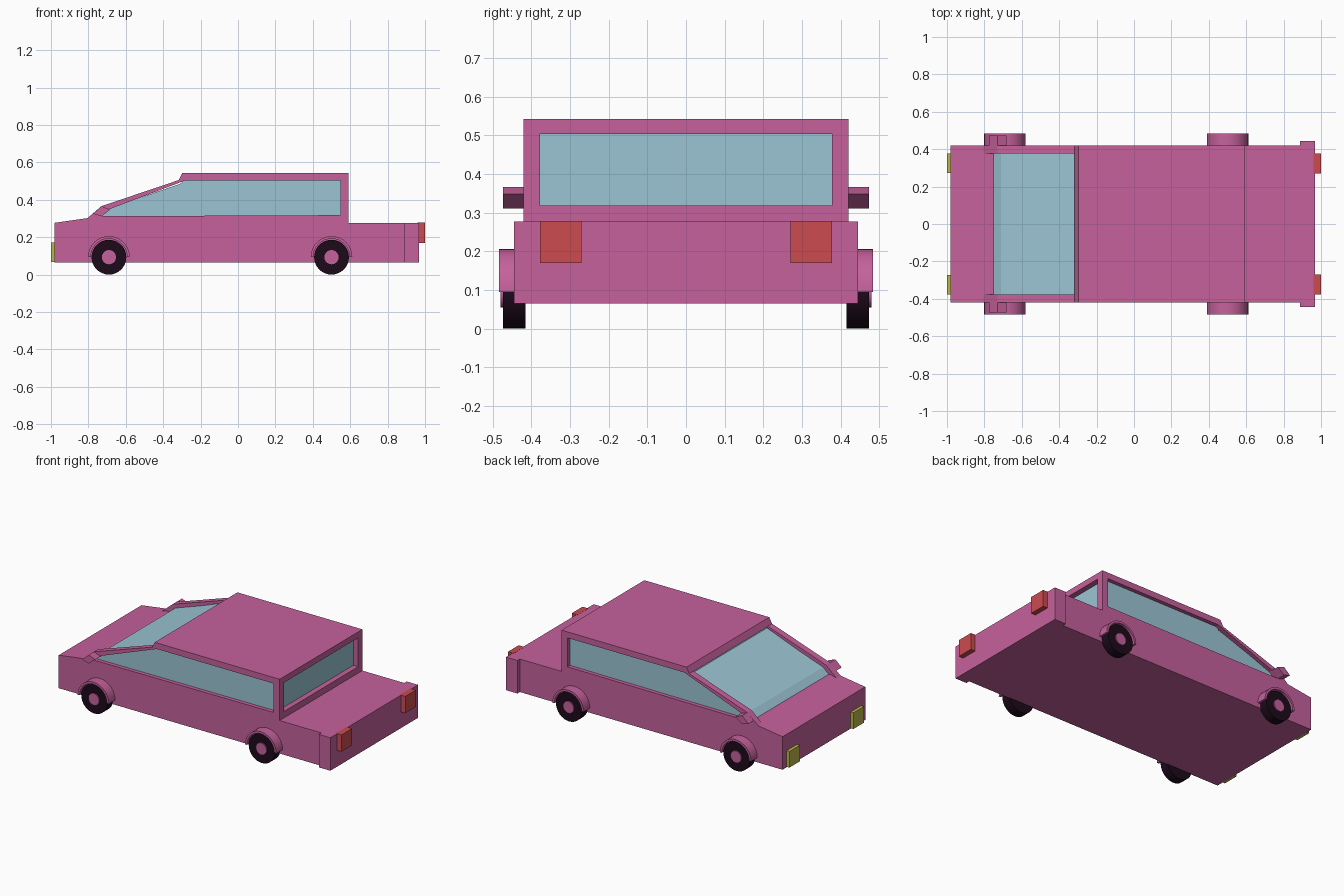
import bpy, bmesh, math
from mathutils import Matrix

if "Cube" in bpy.data.objects:
    bpy.data.objects.remove(bpy.data.objects["Cube"])


def mat(name, rgb):
    m = bpy.data.materials.new(name)
    m.diffuse_color = (*rgb, 1)
    m.use_nodes = True
    m.node_tree.nodes["Principled BSDF"].inputs["Base Color"].default_value = m.diffuse_color
    return m


PINK = mat("pink paint", (0.56, 0.12, 0.33))
GLASS = mat("glass", (0.33, 0.56, 0.66))
RUBBER = mat("rubber", (0.012, 0.003, 0.011))
RED = mat("tail red", (0.6, 0.07, 0.08))
YELLOW = mat("head yellow", (0.5, 0.47, 0.07))


def finish(bm, name, material):
    bmesh.ops.recalc_face_normals(bm, faces=bm.faces)
    me = bpy.data.meshes.new(name)
    bm.to_mesh(me)
    bm.free()
    me.materials.append(material)
    ob = bpy.data.objects.new(name, me)
    bpy.context.collection.objects.link(ob)
    return ob


def prism(name, pts, y0, y1, material):
    """Side profile in x/z, extruded from y0 to y1."""
    bm = bmesh.new()
    f = bm.faces.new([bm.verts.new((x, y0, z)) for x, z in pts])
    ext = bmesh.ops.extrude_face_region(bm, geom=[f])
    verts = [v for v in ext["geom"] if isinstance(v, bmesh.types.BMVert)]
    bmesh.ops.translate(bm, verts=verts, vec=(0, y1 - y0, 0))
    return finish(bm, name, material)


def box(name, x0, x1, y0, y1, z0, z1, material):
    return prism(name, [(x0, z0), (x1, z0), (x1, z1), (x0, z1)], y0, y1, material)


def disc(name, x, z, r, y0, y1, material):
    bm = bmesh.new()
    place = Matrix.Translation((x, (y0 + y1) / 2, z)) @ Matrix.Rotation(math.pi / 2, 4, 'X')
    bmesh.ops.create_cone(bm, cap_ends=True, segments=32, radius1=r, radius2=r,
                          depth=abs(y1 - y0), matrix=place)
    ob = finish(bm, name, material)
    smooth(ob)


def smooth(ob):
    bpy.ops.object.select_all(action='DESELECT')
    bpy.context.view_layer.objects.active = ob
    ob.select_set(True)
    bpy.ops.object.shade_smooth_by_angle(angle=math.radians(30))


# Lower body with bonnet, window sill and rear deck
prism("lower_body", [(-0.98, 0.065), (-0.98, 0.277), (-0.805, 0.302), (-0.77, 0.312),
                     (0.59, 0.318), (0.59, 0.277), (0.89, 0.277), (0.89, 0.065)],
      -0.42, 0.42, PINK)
box("rear_bumper", 0.887, 0.968, -0.445, 0.445, 0.065, 0.277, PINK)

# Roof and recessed glass
prism("roof", [(-0.318, 0.503), (-0.298, 0.542), (0.59, 0.542), (0.59, 0.503)],
      -0.42, 0.42, PINK)
prism("cabin_glass", [(-0.75, 0.30), (-0.75, 0.312), (-0.71, 0.347), (-0.305, 0.487),
                      (-0.29, 0.51), (0.555, 0.51), (0.555, 0.30)], -0.395, 0.395, GLASS)

for s, side in ((1, "left"), (-1, "right")):
    # Window pillars
    prism("front_pillar_" + side, [(-0.805, 0.302), (-0.73, 0.366), (-0.318, 0.505),
                                   (-0.28, 0.504), (-0.687, 0.35), (-0.73, 0.311)],
          s * 0.378, s * 0.42, PINK)
    box("rear_pillar_" + side, 0.547, 0.59, s * 0.378, s * 0.42, 0.31, 0.51, PINK)
    # Door mirror
    prism("door_mirror_" + side, [(-0.775, 0.326), (-0.73, 0.366), (-0.683, 0.348),
                                  (-0.73, 0.311)], s * 0.41, s * 0.474, PINK)
    # Lights
    box("headlight_" + side, -1.0, -0.975, s * 0.272, s * 0.378, 0.068, 0.172, YELLOW)
    box("tail_light_" + side, 0.96, 1.0, s * 0.27, s * 0.378, 0.17, 0.278, RED)
    # Wheels with hubs and half-ring arches
    for x, end in ((-0.69, "front"), (0.5, "rear")):
        tag = end + "_" + side
        disc("tyre_" + tag, x, 0.093, 0.093, s * 0.415, s * 0.473, RUBBER)
        disc("hub_" + tag, x, 0.093, 0.038, s * 0.42, s * 0.48, PINK)
        n = 16
        arc = [(x + r * math.cos(a), 0.095 + r * math.sin(a))
               for r, ks in ((0.111, range(n + 1)), (0.097, range(n, -1, -1)))
               for a in (math.pi * k / n for k in ks)]
        smooth(prism("wheel_arch_" + tag, arc, s * 0.415, s * 0.484, PINK))
